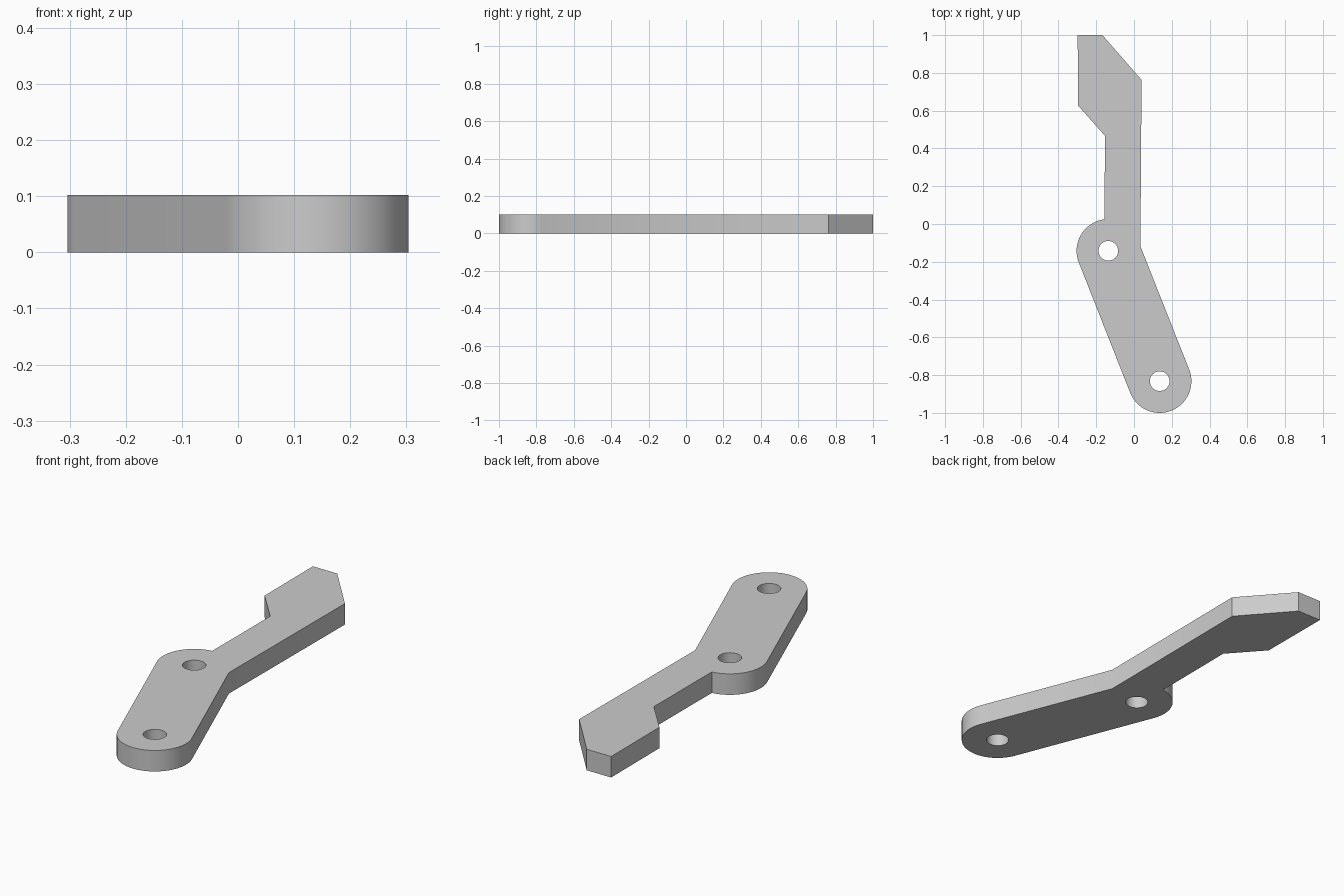
import bpy, bmesh
from math import atan2, cos, sin, pi
from mathutils import Vector

cube = bpy.data.objects.get("Cube")
if cube:
    bpy.data.objects.remove(cube)

THICKNESS = 0.102
RADIUS = 0.168
HOLE_RADIUS = 0.052
UPPER = Vector((-0.136, -0.142))
LOWER = Vector((0.136, -0.832))


def arc(centre, radius, start, end, steps):
    """Points along an arc, both ends included."""
    angles = [start + (end - start) * i / steps for i in range(steps + 1)]
    return [centre + radius * Vector((cos(a), sin(a))) for a in angles]


def add_loop(bm, points):
    verts = [bm.verts.new((p[0], p[1], 0)) for p in points]
    for a, b in zip(verts, verts[1:] + verts[:1]):
        bm.edges.new((a, b))


# Outline: hooked head and shank, then the rounded link around both pivots
link = LOWER - UPPER
side = atan2(link.y, link.x) + pi / 2
notch = Vector((-0.156, 0.025)) - UPPER
outline = [(-0.298, 1.0), (-0.167, 1.0), (0.04, 0.763), (0.034, -0.118)]
outline += arc(LOWER, RADIUS, side, side - pi, 36)
outline += arc(UPPER, RADIUS, side + pi, atan2(notch.y, notch.x), 24)
outline += [(-0.154, 0.467), (-0.297, 0.628)]

# Flat plate with two pivot holes, extruded to thickness
bm = bmesh.new()
add_loop(bm, outline)
for centre in (UPPER, LOWER):
    add_loop(bm, arc(centre, HOLE_RADIUS, 0, 2 * pi, 32)[:-1])
bmesh.ops.triangle_fill(bm, edges=bm.edges[:], use_beauty=True, normal=(0, 0, 1))
top = bmesh.ops.extrude_face_region(bm, geom=bm.faces[:], use_keep_orig=True)
bmesh.ops.translate(bm, vec=(0, 0, THICKNESS),
                    verts=[g for g in top["geom"] if isinstance(g, bmesh.types.BMVert)])
bmesh.ops.recalc_face_normals(bm, faces=bm.faces[:])
mesh = bpy.data.meshes.new("lever_arm")
bm.to_mesh(mesh)
bm.free()
lever = bpy.data.objects.new("lever_arm", mesh)
bpy.context.collection.objects.link(lever)

# Plain grey metal
grey = bpy.data.materials.new("light_grey")
grey.use_nodes = True
grey.diffuse_color = (0.6, 0.6, 0.6, 1)
grey.node_tree.nodes["Principled BSDF"].inputs["Base Color"].default_value = (0.6, 0.6, 0.6, 1)
mesh.materials.append(grey)

# Smooth round walls, crisp edges
bpy.ops.object.select_all(action="DESELECT")
lever.select_set(True)
bpy.context.view_layer.objects.active = lever
bpy.ops.object.shade_smooth_by_angle(angle=pi / 6)
